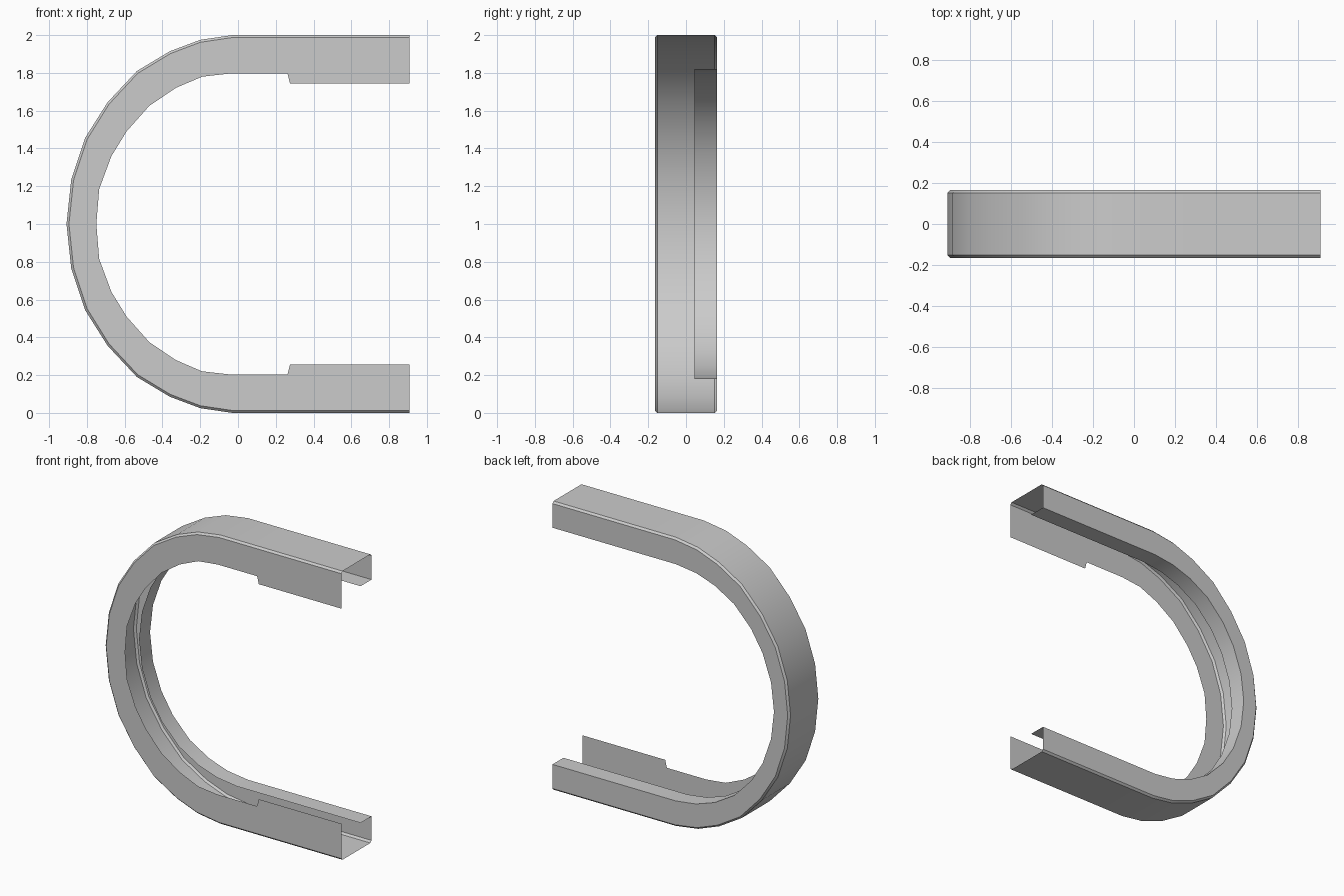
import bpy, bmesh, math
from mathutils import Vector

if "Cube" in bpy.data.objects:
    bpy.data.objects.remove(bpy.data.objects["Cube"])

W = 0.165      # half width of the channel
B = 0.013      # chamfer along the outer edges
LIP_Y = 0.045  # free edge of the return lip

# Upper half path: outer x, z / front flange inner x, z / back flange depth
upper = [
    (0.908, 2.00, 0.908, 1.745, 0.18),
    (0.275, 2.00, 0.275, 1.745, 0.18),
    (0.262, 2.00, 0.262, 1.797, 0.18),
    (-0.03, 2.00, -0.04, 1.797, 0.18),
    (-0.20, 1.975, -0.19, 1.78, 0.175),
    (-0.36, 1.915, -0.33, 1.72, 0.165),
    (-0.535, 1.81, -0.47, 1.625, 0.155),
    (-0.69, 1.645, -0.59, 1.49, 0.14),
    (-0.81, 1.455, -0.67, 1.36, 0.13),
    (-0.883, 1.235, -0.735, 1.185, 0.122),
    (-0.908, 1.00, -0.75, 1.00, 0.118),
]
# Lower half mirrors the upper one about z = 1
path = upper + [(a, 2 - b, c, 2 - d, t) for a, b, c, d, t in reversed(upper[:-1])]


def section(ox, oz, ix, iz, back):
    """J-shaped cross-section: front flange, web, back flange, return lip."""
    outer, inner = Vector((ox, oz)), Vector((ix, iz))
    depth = (inner - outer).length
    d = (inner - outer) / depth
    profile = [(-W, depth), (-W, B), (-W + B, 0), (W - B, 0),
               (W, B), (W, back), (LIP_Y, back)]
    for y, k in profile:
        p = outer + d * k
        yield (p.x, y, p.y)


# Sheet channel lofted along the path
bm = bmesh.new()
rows = [[bm.verts.new(co) for co in section(*s)] for s in path]
for r0, r1 in zip(rows, rows[1:]):
    for j in range(len(r0) - 1):
        bm.faces.new((r0[j], r0[j + 1], r1[j + 1], r1[j]))
bm.normal_update()
# Web normals must point outward
web = max(bm.faces, key=lambda f: f.calc_center_median().z)
if web.normal.z < 0:
    bmesh.ops.reverse_faces(bm, faces=bm.faces[:])
mesh = bpy.data.meshes.new("curved_channel")
bm.to_mesh(mesh)
bm.free()
channel = bpy.data.objects.new("curved_channel", mesh)
bpy.context.collection.objects.link(channel)

bpy.context.view_layer.objects.active = channel
channel.select_set(True)
bpy.ops.object.shade_smooth_by_angle(angle=math.radians(30))
